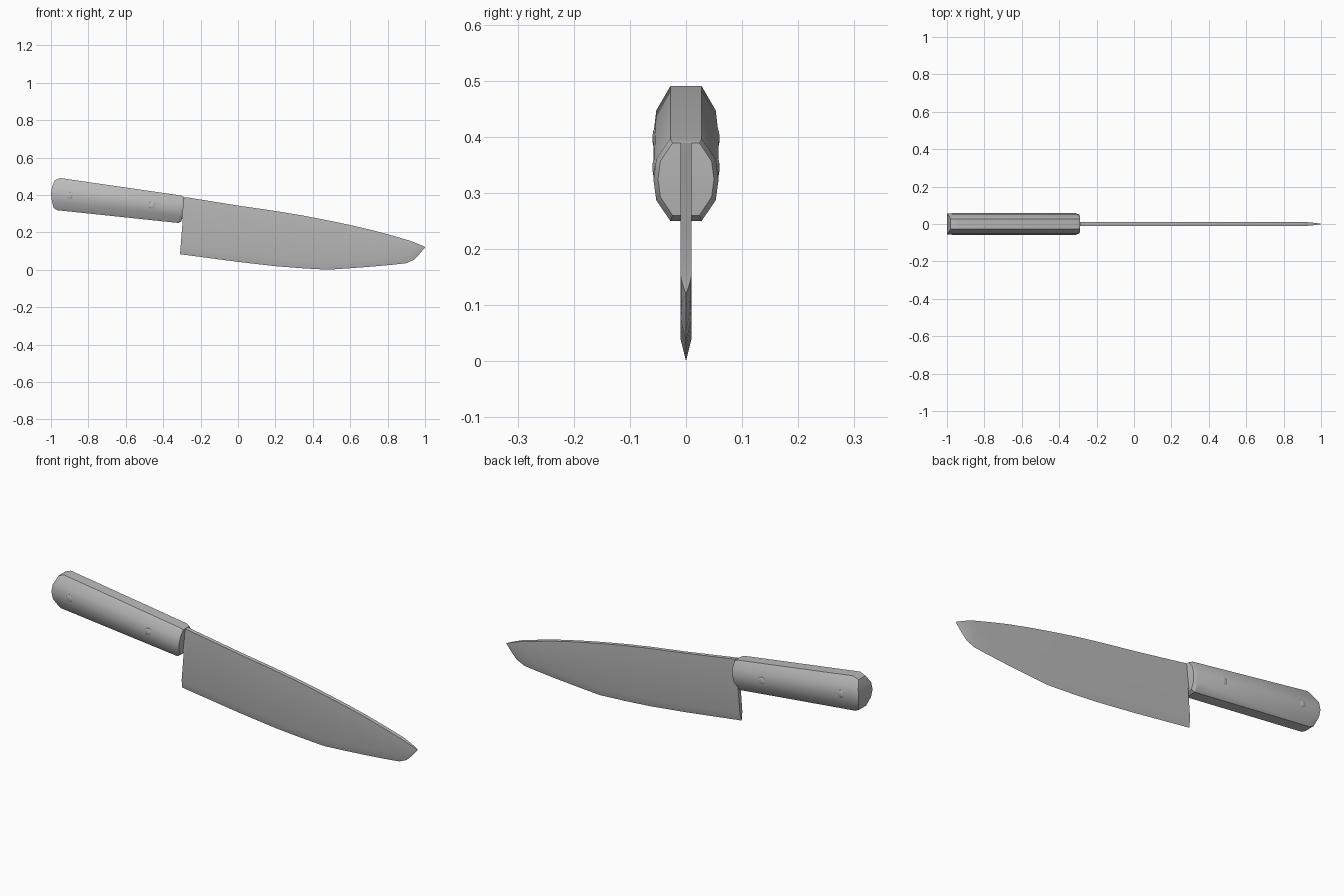
import bpy, bmesh, math
from mathutils import Vector

cube = bpy.data.objects.get("Cube")
if cube:
    bpy.data.objects.remove(cube, do_unlink=True)

grey = bpy.data.materials.new("plain grey")
grey.use_nodes = True
grey.diffuse_color = (0.5, 0.5, 0.5, 1)
grey.node_tree.nodes["Principled BSDF"].inputs["Base Color"].default_value = (0.5, 0.5, 0.5, 1)


def finish(bm, name, angle=30):
    """Turn a bmesh into a named grey object with sharp creases kept."""
    bmesh.ops.recalc_face_normals(bm, faces=bm.faces)
    mesh = bpy.data.meshes.new(name)
    bm.to_mesh(mesh)
    bm.free()
    mesh.materials.append(grey)
    obj = bpy.data.objects.new(name, mesh)
    bpy.context.collection.objects.link(obj)
    bpy.ops.object.select_all(action="DESELECT")
    obj.select_set(True)
    bpy.context.view_layer.objects.active = obj
    bpy.ops.object.shade_smooth_by_angle(angle=math.radians(angle))
    return obj


def loft(bm, sections):
    """Skin closed cross-sections that share a point count."""
    rings = [[bm.verts.new(p) for p in s] for s in sections]
    n = len(rings[0])
    for a, b in zip(rings, rings[1:]):
        for i in range(n):
            j = (i + 1) % n
            bm.faces.new((a[i], a[j], b[j], b[i]))
    return rings


# Handle: octagonal section, (half width, level) from top to bottom
SIDE = [(0.028, 1), (0.053, 0.5), (0.058, 0), (0.053, -0.5), (0.028, -1)]


def handle_section(xs, top, bottom, width):
    mid, half = (top + bottom) / 2, (top - bottom) / 2
    right = [Vector((x, -w * width, mid + t * half)) for x, (w, t) in zip(xs, SIDE)]
    left = [Vector((p.x, -p.y, p.z)) for p in reversed(right)]
    return right + left


bm = bmesh.new()
rings = loft(bm, [
    handle_section((-0.98, -0.995, -1, -0.995, -0.985), 0.478, 0.329, 0.97),
    handle_section((-0.95, -0.955, -0.96, -0.962, -0.965), 0.49, 0.318, 1),
    handle_section((-0.305, -0.308, -0.311, -0.314, -0.318), 0.397, 0.25, 1),
    handle_section((-0.288, -0.29, -0.293, -0.297, -0.302), 0.389, 0.26, 0.86),
])
for ring in (rings[0], rings[-1]):
    for i in range(4):
        bm.faces.new((ring[i], ring[i + 1], ring[8 - i], ring[9 - i]))
finish(bm, "handle")

# Blade stations: spine x, spine z, edge x, edge z, half thickness
STATIONS = [
    (-0.286, 0.389, -0.31, 0.083, 0.01),
    (0.0, 0.343, 0.0, 0.042, 0.01),
    (0.2, 0.314, 0.2, 0.019, 0.01),
    (0.34, 0.291, 0.34, 0.008, 0.01),
    (0.48, 0.264, 0.48, 0.0, 0.01),
    (0.6, 0.239, 0.6, 0.008, 0.01),
    (0.72, 0.211, 0.72, 0.017, 0.01),
    (0.82, 0.184, 0.82, 0.026, 0.01),
    (0.92, 0.155, 0.9, 0.035, 0.01),
    (0.95, 0.143, 0.94, 0.053, 0.008),
    (0.975, 0.133, 0.967, 0.08, 0.005),
    (1.0, 0.122, 0.999, 0.118, 0.001),
]


def blade_section(sx, sz, ex, ez, half):
    spine, edge = Vector((sx, 0, sz)), Vector((ex, 0, ez))
    shoulder = edge.lerp(spine, min(0.04 / (sz - ez), 0.6))
    side = Vector((0, half, 0))
    return [spine - side, shoulder - side, edge, shoulder + side, spine + side]


bm = bmesh.new()
rings = loft(bm, [blade_section(*s) for s in STATIONS])
bm.faces.new(rings[0])
bm.faces.new(rings[-1])
finish(bm, "blade")

# Tang joining the blade to the handle
bm = bmesh.new()
bmesh.ops.create_cube(bm, size=1)
for v in bm.verts:
    v.co = Vector((-0.3 + v.co.x * 0.03, v.co.y * 0.02, 0.325 + v.co.z * 0.11))
finish(bm, "tang")

# Rivets: low domes on both faces of the handle
for place, x, z in (("rear", -0.9, 0.397), ("front", -0.46, 0.345)):
    for side_name, side in (("right", -1), ("left", 1)):
        bm = bmesh.new()
        bmesh.ops.create_uvsphere(bm, u_segments=16, v_segments=8, radius=0.018)
        for v in bm.verts:
            v.co = Vector((x + v.co.x, side * 0.055 + v.co.y * 0.27, z + v.co.z))
        finish(bm, f"{place}_rivet_{side_name}")
